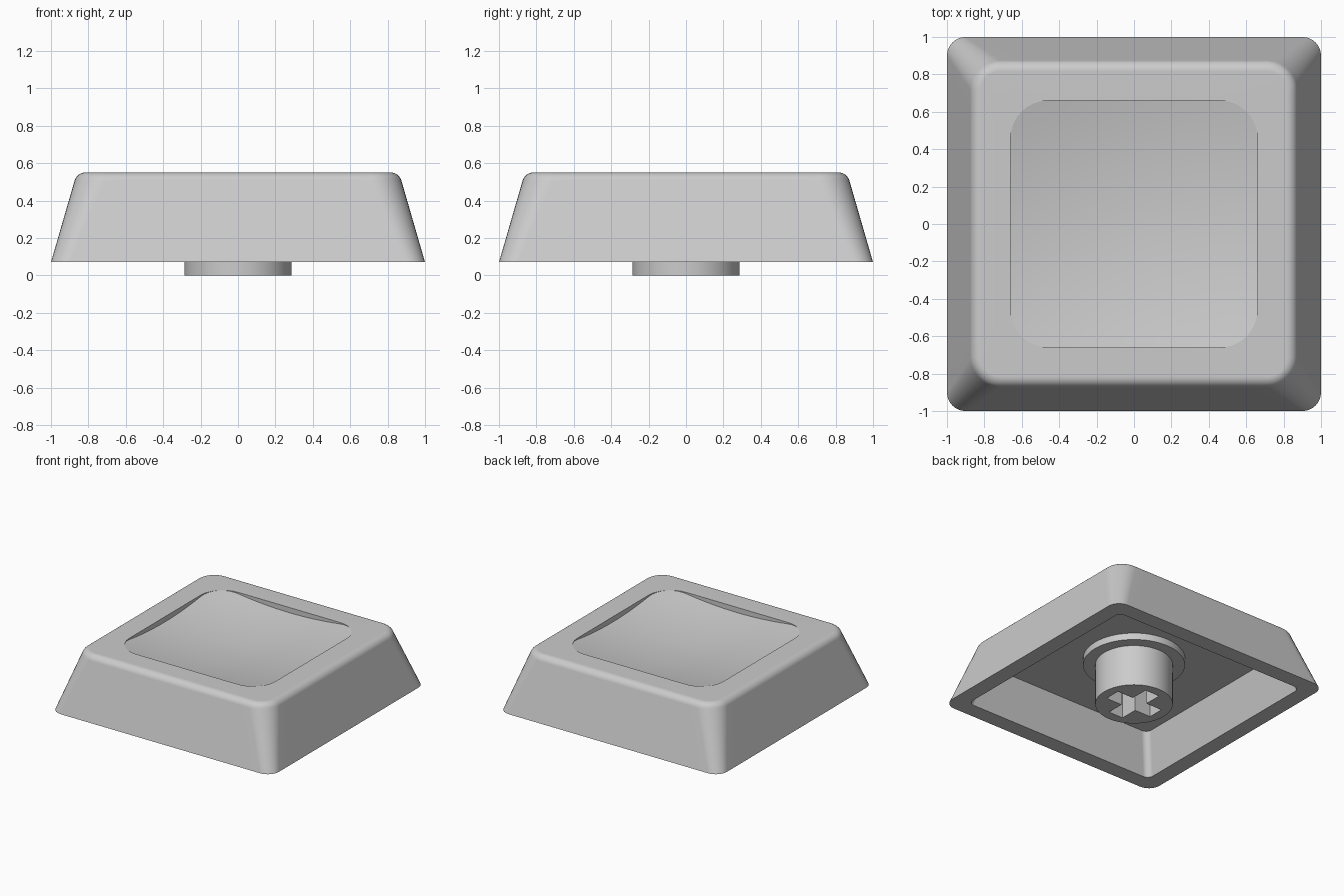
import bpy, bmesh, math

if "Cube" in bpy.data.objects:
    bpy.data.objects.remove(bpy.data.objects["Cube"])

BASE_Z, TOP_Z, CEILING_Z = 0.07, 0.55, 0.39
FILLET = 0.06

grey = bpy.data.materials.new("plastic_grey")
grey.use_nodes = True
grey.diffuse_color = (0.6, 0.6, 0.6, 1)
grey.node_tree.nodes["Principled BSDF"].inputs["Base Color"].default_value = (0.6, 0.6, 0.6, 1)


def rounded_square(half, radius, corner=8, side=16):
    """Points around a square with rounded corners, evenly split sides."""
    pts = []
    c = half - radius
    for k in range(4):
        turn = k * math.pi / 2
        local = [(c + radius * math.cos(a), c + radius * math.sin(a))
                 for a in (math.pi / 2 * i / corner for i in range(corner + 1))]
        local += [(c - 2 * c * i / side, half) for i in range(1, side)]
        for x, y in local:
            pts.append((x * math.cos(turn) - y * math.sin(turn),
                        x * math.sin(turn) + y * math.cos(turn)))
    return pts


def finish(obj):
    """Smooth shading with sharp edges kept and large faces kept flat."""
    bpy.ops.object.select_all(action='DESELECT')
    obj.select_set(True)
    bpy.context.view_layer.objects.active = obj
    bpy.ops.object.shade_smooth_by_angle(angle=math.radians(30))
    obj.modifiers.new("flat_areas", 'WEIGHTED_NORMAL').keep_sharp = True


def dish_z(x, y, reach=0.852, sphere=3.4):
    """Height of the hollow ball-shaped dish in the top."""
    return TOP_Z - max(0.0005, (reach ** 2 - x * x - y * y) / (2 * sphere))


# Cap shell: rings from the dish centre, over the outside, to the ceiling inside
bm = bmesh.new()
rings = []


def add_ring(points, height):
    rings.append([bm.verts.new((x, y, height(x, y) if callable(height) else height))
                  for x, y in points])


dish = rounded_square(0.66, 0.2)
for s in range(1, 9):
    add_ring([(x * s / 8, y * s / 8) for x, y in dish], dish_z)
add_ring(dish, TOP_Z)
for i in range(7):
    a = math.radians(90 - i * 74 / 6)
    half = 0.816 + FILLET * math.cos(a)
    add_ring(rounded_square(half, half - 0.715), TOP_Z - FILLET + FILLET * math.sin(a))
add_ring(rounded_square(1.0, 0.1), BASE_Z)
add_ring(rounded_square(0.87, 0.05), BASE_Z)
add_ring(rounded_square(0.78, 0.05), CEILING_Z)

for a, b in zip(rings, rings[1:]):
    n = len(a)
    for i in range(n):
        bm.faces.new((a[i], b[i], b[(i + 1) % n], a[(i + 1) % n]))
centre = bm.verts.new((0, 0, dish_z(0, 0)))
first = rings[0]
for i in range(len(first)):
    bm.faces.new((centre, first[i], first[(i + 1) % len(first)]))
bm.faces.new(rings[-1])
bmesh.ops.recalc_face_normals(bm, faces=bm.faces)
mesh = bpy.data.meshes.new("cap_shell")
bm.to_mesh(mesh)
bm.free()
mesh.materials.append(grey)
shell = bpy.data.objects.new("cap_shell", mesh)
bpy.context.collection.objects.link(shell)
finish(shell)


# Stem parts: filled outlines, extruded; an inner outline becomes a hole
def extruded(name, outlines, z0, z1):
    curve = bpy.data.curves.new(name, 'CURVE')
    curve.dimensions = '2D'
    curve.fill_mode = 'BOTH'
    curve.extrude = (z1 - z0) / 2
    for pts in outlines:
        spline = curve.splines.new('POLY')
        spline.points.add(len(pts) - 1)
        for p, (x, y) in zip(spline.points, pts):
            p.co = (x, y, 0, 1)
        spline.use_cyclic_u = True
    curve.materials.append(grey)
    obj = bpy.data.objects.new(name, curve)
    obj.location.z = (z0 + z1) / 2
    bpy.context.collection.objects.link(obj)
    bpy.ops.object.select_all(action='DESELECT')
    obj.select_set(True)
    bpy.context.view_layer.objects.active = obj
    bpy.ops.object.convert(target='MESH')
    obj = bpy.context.object
    bm = bmesh.new()
    bm.from_mesh(obj.data)
    bmesh.ops.remove_doubles(bm, verts=bm.verts, dist=0.0001)
    bmesh.ops.recalc_face_normals(bm, faces=bm.faces)
    bm.to_mesh(obj.data)
    bm.free()
    finish(obj)


def circle(radius, n=64):
    return [(radius * math.cos(2 * math.pi * i / n), radius * math.sin(2 * math.pi * i / n))
            for i in range(n)]


ARM, WIDE = 0.21, 0.065
cross = []
for k in range(4):
    c, s = round(math.cos(k * math.pi / 2)), round(math.sin(k * math.pi / 2))
    for x, y in ((ARM, -WIDE), (ARM, WIDE), (WIDE, WIDE)):
        cross.append((x * c - y * s, x * s + y * c))

extruded("stem", [circle(0.287), cross], 0.0, 0.34)
extruded("stem_collar", [circle(0.377)], 0.335, CEILING_Z + 0.01)
